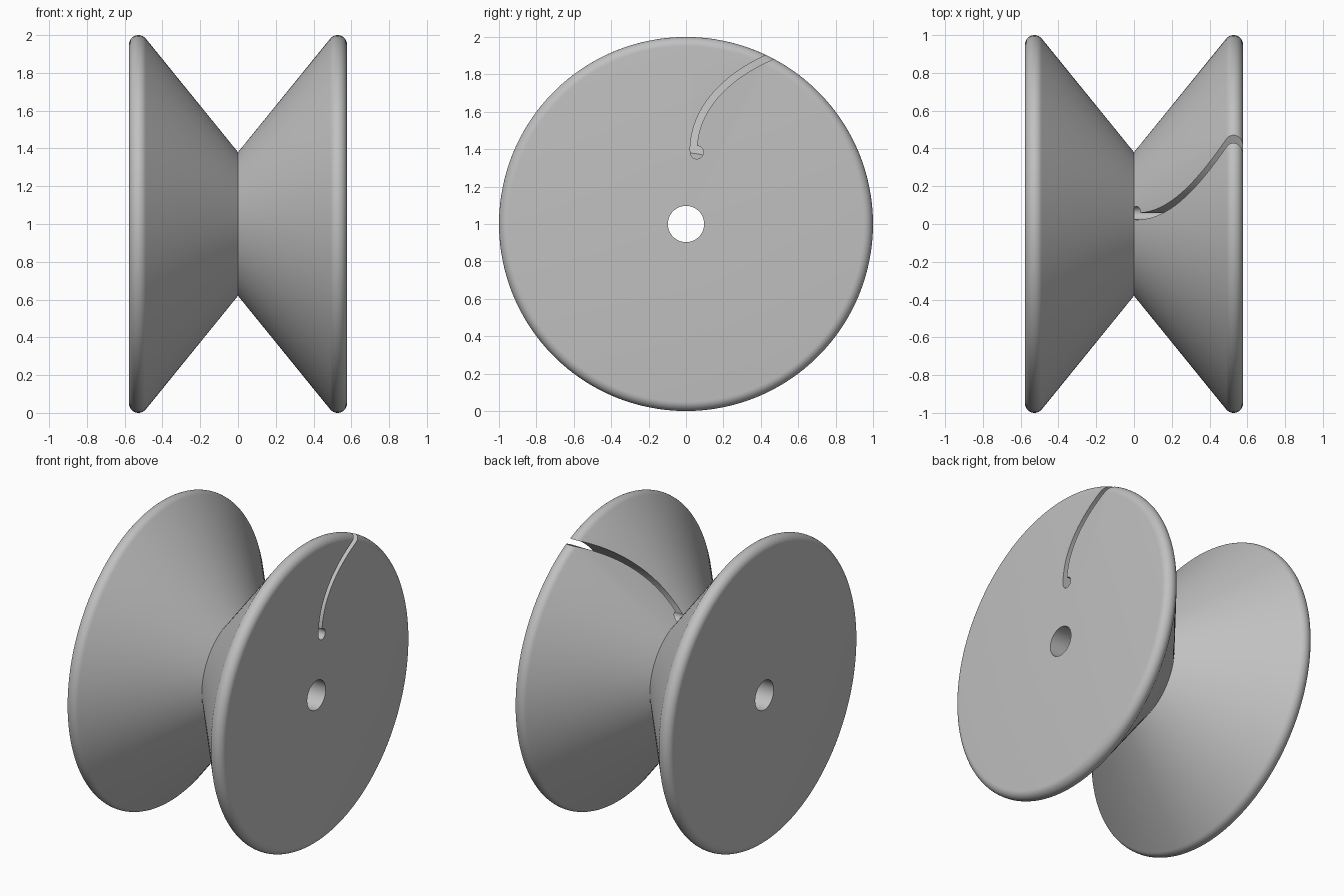
import bpy, bmesh
from math import sin, cos, pi, radians
from mathutils import Vector
from mathutils.geometry import interpolate_bezier

if "Cube" in bpy.data.objects:
    bpy.data.objects.remove(bpy.data.objects["Cube"])

HALF, RIM, BORE, NECK, FILLET = 0.577, 1.0, 0.097, 0.38, 0.05
SEGMENTS = 128

grey = bpy.data.materials.new("light_grey")
grey.use_nodes = True
colour = (0.53, 0.53, 0.53, 1)
grey.diffuse_color = colour
grey.node_tree.nodes["Principled BSDF"].inputs["Base Color"].default_value = colour


def make_object(name, bm):
    bmesh.ops.recalc_face_normals(bm, faces=bm.faces)
    mesh = bpy.data.meshes.new(name)
    bm.to_mesh(mesh)
    bm.free()
    mesh.materials.append(grey)
    obj = bpy.data.objects.new(name, mesh)
    bpy.context.collection.objects.link(obj)
    return obj


def prism_cutter(name, outline, x0=0.0, x1=0.8):
    """Extrude a (y, z) outline along x."""
    bm = bmesh.new()
    near = [bm.verts.new((x0, y, z)) for y, z in outline]
    far = [bm.verts.new((x1, y, z)) for y, z in outline]
    bm.faces.new(near)
    bm.faces.new(far)
    n = len(outline)
    for i in range(n):
        j = (i + 1) % n
        bm.faces.new((near[i], near[j], far[j], far[i]))
    obj = make_object(name, bm)
    obj.hide_render = True
    return obj


# Spool profile (x, radius): bore, flat face, rounded rim, cone to the neck
right_side = [(HALF, BORE)]
for i in range(13):
    a = radians(141) * i / 12
    right_side.append((HALF - FILLET + FILLET * cos(a), RIM - FILLET + FILLET * sin(a)))
profile = right_side + [(0, NECK)] + [(-x, r) for x, r in reversed(right_side)]

# Revolve the closed profile around the x axis
bm = bmesh.new()
rings = []
for k in range(SEGMENTS):
    a = 2 * pi * k / SEGMENTS
    rings.append([bm.verts.new((x, r * sin(a), 1 + r * cos(a))) for x, r in profile])
for k in range(SEGMENTS):
    a, b = rings[k], rings[(k + 1) % SEGMENTS]
    for i in range(len(profile)):
        j = (i + 1) % len(profile)
        bm.faces.new((a[i], a[j], b[j], b[i]))
spool = make_object("spool", bm)

# Curved string slot through the left half
path = interpolate_bezier(Vector((0.04, 1.39)), Vector((0.04, 1.65)),
                          Vector((0.27, 1.84)), Vector((0.56, 1.935)), 32)
left, right = [], []
for i, p in enumerate(path):
    d = (path[min(i + 1, len(path) - 1)] - path[max(i - 1, 0)]).normalized()
    side = Vector((-d.y, d.x)) * 0.018
    left.append(tuple(p + side)[:2])
    right.append(tuple(p - side)[:2])
slot = prism_cutter("slot_cutter", left + right[::-1])

# Round hole at the inner end of the slot
hole = prism_cutter("string_hole_cutter",
                    [(0.058 + 0.035 * cos(2 * pi * k / 32), 1.383 + 0.035 * sin(2 * pi * k / 32))
                     for k in range(32)])

bpy.ops.object.select_all(action="DESELECT")
bpy.context.view_layer.objects.active = spool
spool.select_set(True)
for cutter in (slot, hole):
    mod = spool.modifiers.new(cutter.name, "BOOLEAN")
    mod.operation = "DIFFERENCE"
    mod.solver = "EXACT"
    mod.object = cutter
    bpy.ops.object.modifier_apply(modifier=mod.name)
    bpy.data.objects.remove(cutter)
bpy.ops.object.shade_smooth_by_angle(angle=radians(30))
